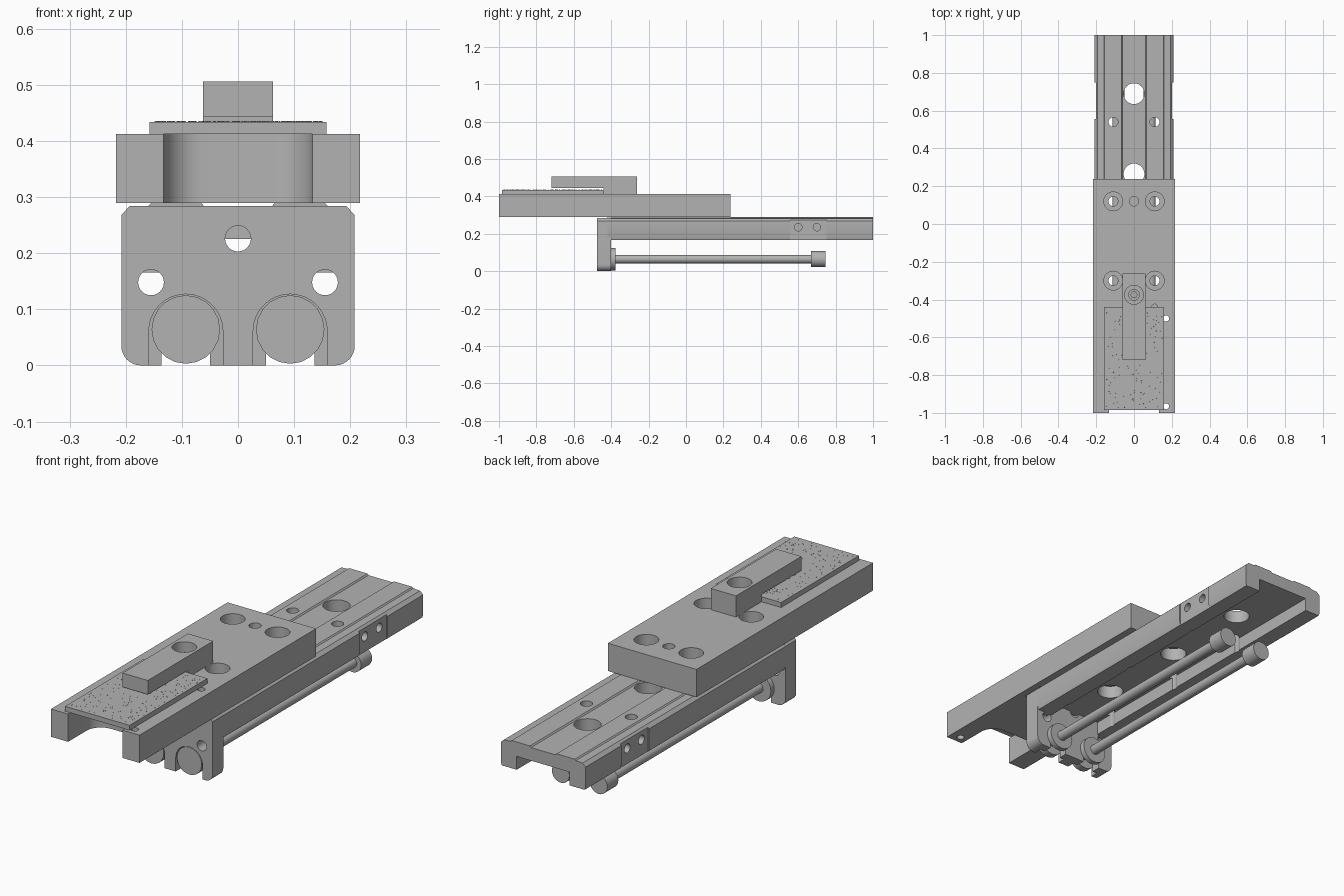
import bpy, bmesh, math, random
from mathutils import Matrix, Vector

cube = bpy.data.objects.get("Cube")
if cube:
    bpy.data.objects.remove(cube, do_unlink=True)

grey = bpy.data.materials.new("machined_grey")
grey.use_nodes = True
grey.diffuse_color = (0.45, 0.45, 0.45, 1)
grey.node_tree.nodes["Principled BSDF"].inputs["Base Color"].default_value = (0.45, 0.45, 0.45, 1)


def make(name, bm):
    bmesh.ops.recalc_face_normals(bm, faces=bm.faces)
    mesh = bpy.data.meshes.new(name)
    bm.to_mesh(mesh)
    bm.free()
    mesh.materials.append(grey)
    ob = bpy.data.objects.new(name, mesh)
    bpy.context.collection.objects.link(ob)
    return ob


def box(name, x0, x1, y0, y1, z0, z1):
    bm = bmesh.new()
    bmesh.ops.create_cube(bm, size=1)
    for v in bm.verts:
        v.co = ((x0 + x1) / 2 + v.co.x * (x1 - x0),
                (y0 + y1) / 2 + v.co.y * (y1 - y0),
                (z0 + z1) / 2 + v.co.z * (z1 - z0))
    return make(name, bm)


def rod(name, axis, center, radius, start, end, sides=32):
    """Cylinder along an axis; center gives the other two coordinates in order."""
    bm = bmesh.new()
    bmesh.ops.create_cone(bm, cap_ends=True, segments=sides, radius1=radius,
                          radius2=radius, depth=end - start)
    a, b = center
    mid = (start + end) / 2
    spin = {"X": Matrix.Rotation(math.pi / 2, 4, "Y"),
            "Y": Matrix.Rotation(math.pi / 2, 4, "X"), "Z": Matrix.Identity(4)}[axis]
    place = {"X": (mid, a, b), "Y": (a, mid, b), "Z": (a, b, mid)}[axis]
    bm.transform(Matrix.Translation(place) @ spin)
    return make(name, bm)


def extrude(name, points, axis, start, end):
    """Extrude a closed outline along Y (points are x, z) or Z (points are x, y)."""
    bm = bmesh.new()
    put = (lambda p: (p[0], start, p[1])) if axis == "Y" else (lambda p: (p[0], p[1], start))
    face = bm.faces.new([bm.verts.new(put(p)) for p in points])
    moved = bmesh.ops.extrude_face_region(bm, geom=[face])["geom"]
    step = Vector((0, end - start, 0)) if axis == "Y" else Vector((0, 0, end - start))
    bmesh.ops.translate(bm, vec=step, verts=[g for g in moved if isinstance(g, bmesh.types.BMVert)])
    return make(name, bm)


def arc(cx, cy, r, a0, a1, n=8):
    return [(cx + r * math.cos(math.radians(a0 + (a1 - a0) * i / n)),
             cy + r * math.sin(math.radians(a0 + (a1 - a0) * i / n))) for i in range(n + 1)]


def mirrored(half):
    return half + [(-x, y) for x, y in reversed(half)]


def cut(ob, *cutters):
    for c in cutters:
        c.hide_render = True
        mod = ob.modifiers.new("cut", "BOOLEAN")
        mod.operation, mod.solver, mod.object = "DIFFERENCE", "EXACT", c
        bpy.context.view_layer.objects.active = ob
        bpy.ops.object.modifier_apply(modifier=mod.name)
        bpy.data.objects.remove(c, do_unlink=True)


# Lower rail: channel section with two raised strips on top
half_rail = [(0.06, 0.283), (0.065, 0.289), (0.155, 0.289), (0.16, 0.284), (0.193, 0.282),
             (0.208, 0.268), (0.208, 0.18), (0.203, 0.166), (0.13, 0.166), (0.13, 0.225)]
rail = extrude("lower_rail", mirrored(half_rail), "Y", -0.42, 1.0)
for y in (0.69, 0.265, -0.16):
    cut(rail, rod("c", "Z", (0, y), 0.055, 0.1, 0.4))
for s in (-1, 1):
    for y in (0.54, 0.12, -0.3):
        cut(rail, rod("c", "Z", (s * 0.11, y), 0.025, 0.1, 0.4, 24))
    lo, hi = sorted((s * 0.202, s * 0.25))
    cut(rail, box("c", lo, hi, 0.555, 0.75, 0.1, 0.278))
    lo, hi = sorted((s * 0.16, s * 0.25))
    for y in (0.6, 0.7):
        cut(rail, rod("c", "X", (y, 0.235), 0.02, lo, hi, 20))

# End bracket: rounded plate with stepped slots for the rods
half_plate = [(0.193, 0.284), (0.208, 0.268)] + arc(0.173, 0.035, 0.035, 0, -90)
bracket = extrude("end_bracket", mirrored(half_plate), "Y", -0.475, -0.4)
for x, z in ((0, 0.226), (-0.155, 0.148), (0.155, 0.148)):
    cut(bracket, rod("c", "Y", (x, z), 0.023, -0.6, -0.3, 24))
for s in (-1, 1):
    for r, y0, y1 in ((0.066, -0.5, -0.44), (0.043, -0.46, -0.3)):
        cx = s * 0.093
        slot = [(cx - r, -0.1), (cx + r, -0.1)] + arc(cx, 0.061, r, 0, 180, 16)
        cut(bracket, extrude("c", slot, "Y", y0, y1))

# Adjusting rods with end heads and collars
for s, side in ((1, "left"), (-1, "right")):
    c = (s * 0.093, 0.064)
    rod(side + "_rod", "Y", c, 0.022, -0.45, 0.7, 24)
    rod(side + "_front_disc", "Y", c, 0.061, -0.474, -0.441, 20)
    rod(side + "_rear_collar", "Y", c, 0.06, -0.4, -0.376, 24)
    rod(side + "_end_knob", "Y", c, 0.043, 0.668, 0.745, 24)

# Upper slide block with a round-cornered notch at the front
r, w, end = 0.07, 0.133, -0.8
outline = [(w, -1), (0.217, -1), (0.217, 0.237), (-0.217, 0.237), (-0.217, -1), (-w, -1)]
outline += arc(-w + r, end - r, r, 180, 90) + arc(w - r, end - r, r, 90, 0)
block = extrude("upper_block", outline, "Z", 0.289, 0.412)
for x in (-0.11, 0.11):
    for y in (0.12, -0.3):
        cut(block, rod("c", "Z", (x, y), 0.05, 0.34, 0.5),
            rod("c", "Z", (x, y), 0.025, 0.2, 0.5, 24))
cut(block, rod("c", "Z", (0, 0.12), 0.025, 0.33, 0.5, 24),
    rod("c", "Z", (0.11, -0.44), 0.016, 0.36, 0.5, 16))
for y in (-0.5, -0.965):
    cut(block, rod("c", "Z", (0.17, y), 0.016, 0.2, 0.5, 16))

# Grip plate with a sparse gritty top
box("grip_plate", -0.158, 0.158, -0.985, -0.44, 0.412, 0.434)
random.seed(4)
grit = bmesh.new()
for i in range(220):
    spot = (random.uniform(-0.15, 0.15), random.uniform(-0.975, -0.45), 0.4345)
    bmesh.ops.create_cone(grit, cap_ends=True, segments=4, radius1=0.002, radius2=0.001,
                          depth=0.002, matrix=Matrix.Translation(spot))
make("plate_grit", grit)

# Clamp arm: stepped bar over the plate, with a counterbored hole
profile = [(-0.72, 0.444), (-0.44, 0.444), (-0.44, 0.412), (-0.262, 0.412),
           (-0.262, 0.506), (-0.72, 0.506)]
arm = extrude("clamp_arm", profile, "Y", -0.062, 0.062)
arm.data.transform(Matrix.Rotation(math.pi / 2, 4, "Z"))
cut(arm, rod("c", "Z", (0, -0.375), 0.05, 0.46, 0.6),
    rod("c", "Z", (0, -0.375), 0.028, 0.425, 0.6, 24))
rod("clamp_screw", "Z", (0, -0.375), 0.018, 0.412, 0.45, 16)

# Smooth the round walls, keep sharp edges
for ob in bpy.context.collection.objects:
    if ob.type == "MESH":
        ob.select_set(True)
        bpy.context.view_layer.objects.active = ob
bpy.ops.object.shade_smooth_by_angle(angle=math.radians(30))
